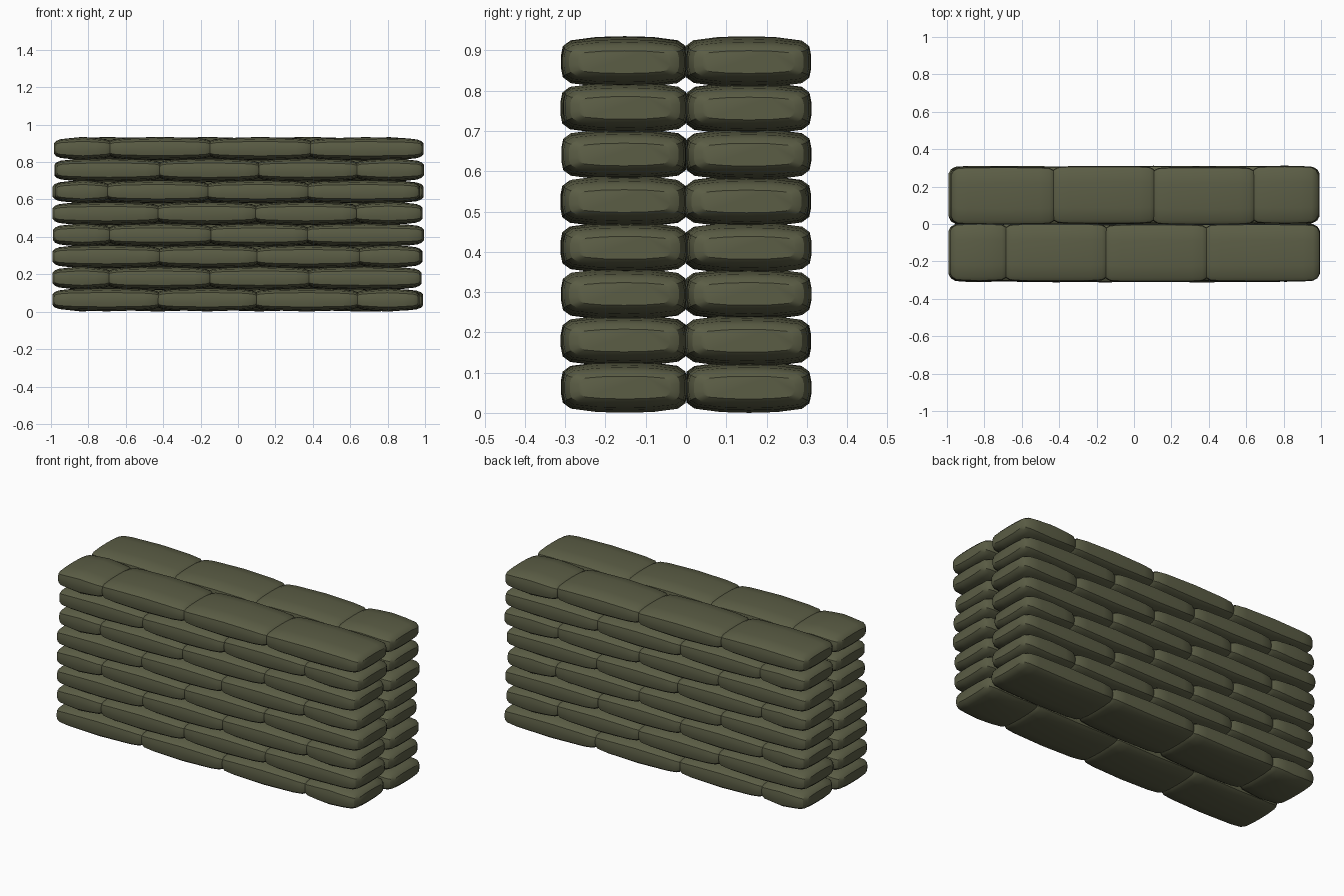
import bpy, bmesh, random

if "Cube" in bpy.data.objects:
    bpy.data.objects.remove(bpy.data.objects["Cube"])

random.seed(4)
mat = bpy.data.materials.new("olive_sacking")
mat.diffuse_color = (0.105, 0.11, 0.06, 1)
mat.use_nodes = True
mat.node_tree.nodes["Principled BSDF"].inputs["Base Color"].default_value = mat.diffuse_color

# quarter of the bag cross-section (y, z as fractions of half width / half height)
QUARTER = [(1.0, 0.25), (0.97, 0.62), (0.85, 0.84), (0.45, 0.97)]
SECTION = (QUARTER + [(0, 1.0)] + [(-y, z) for y, z in QUARTER[::-1]]
           + [(-y, -z) for y, z in QUARTER] + [(0, -1.0)]
           + [(y, -z) for y, z in QUARTER[::-1]])
# inset from the bag end (units), width scale, height scale
END = [(0.0, 0.74, 0.45), (0.012, 0.88, 0.66), (0.035, 0.965, 0.80), (0.09, 0.99, 0.90)]


def sandbag(name, x0, x1, y, z, hw=0.155, hh=0.0625):
    """Loft a pillow-like bag with blunt, tapered ends along x."""
    stations = [(x0 + d, a, b) for d, a, b in END]
    stations += [((x0 + x1) / 2, 1.0, 1.0)]
    stations += [(x1 - d, a, b) for d, a, b in END[::-1]]
    bm = bmesh.new()
    rings = [[bm.verts.new((x, y + hw * a * py, z + hh * b * pz)) for py, pz in SECTION]
             for x, a, b in stations]
    n = len(SECTION)
    for r, s in zip(rings, rings[1:]):
        for i in range(n):
            bm.faces.new((r[i], r[(i + 1) % n], s[(i + 1) % n], s[i]))
    bm.faces.new(rings[0])
    bm.faces.new(rings[-1])
    bmesh.ops.recalc_face_normals(bm, faces=bm.faces)
    mesh = bpy.data.meshes.new(name)
    bm.to_mesh(mesh)
    bm.free()
    mesh.materials.append(mat)
    ob = bpy.data.objects.new(name, mesh)
    bpy.context.collection.objects.link(ob)
    ob.select_set(True)
    bpy.context.view_layer.objects.active = ob


# seams between bags: short bag on the right, or short bag on the left
SEAMS = [(-0.42, 0.105, 0.64), (-0.69, -0.155, 0.38)]

# eight courses, two rows deep, bond alternating between courses and rows
for course in range(8):
    z = 0.0635 + 0.1155 * course
    for row, side in enumerate((-1, 1)):
        cuts = [random.uniform(-0.01, 0.01) + s for s in SEAMS[(course + row) % 2]]
        xs = [-0.985 + random.uniform(-0.01, 0.01)] + cuts + [0.98 + random.uniform(-0.01, 0.015)]
        for k in range(4):
            sandbag(f"sandbag_{course}_{row}_{k}",
                    xs[k] - (0.012 if k else 0), xs[k + 1] + (0.012 if k < 3 else 0),
                    side * (0.153 + random.uniform(-0.003, 0.004)),
                    z + random.uniform(-0.001, 0.001))

bpy.ops.object.shade_smooth_by_angle(angle=0.5)
